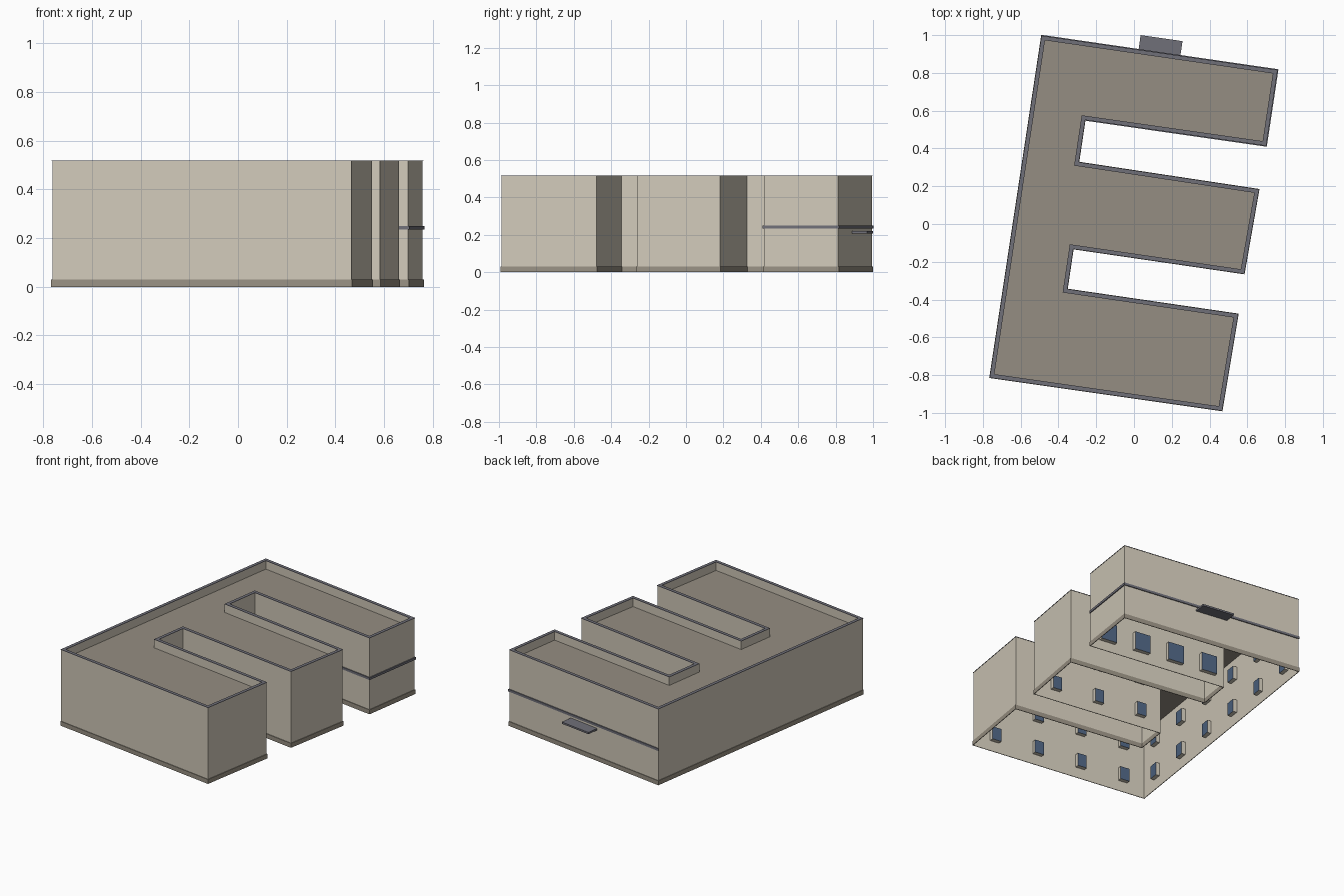
import bpy
from mathutils import Vector

if "Cube" in bpy.data.objects:
    bpy.data.objects.remove(bpy.data.objects["Cube"])


def material(name, rgb):
    m = bpy.data.materials.new(name)
    m.diffuse_color = (*rgb, 1)
    m.use_nodes = True
    m.node_tree.nodes["Principled BSDF"].inputs["Base Color"].default_value = m.diffuse_color
    return m


WALL = material("cream_wall", (0.64, 0.59, 0.49))
ROOF = material("roof_taupe", (0.30, 0.27, 0.225))
TRIM = material("slate_trim", (0.16, 0.16, 0.19))
BASE = material("plinth_stone", (0.32, 0.285, 0.23))
GLASS = material("blue_glass", (0.075, 0.125, 0.22))

# Ground plan, three wings joined by a spine, counter-clockwise
PLAN = [Vector(p) for p in (
    (-0.762, -0.812), (0.465, -0.987), (0.550, -0.478), (-0.355, -0.346),
    (-0.323, -0.130), (0.582, -0.262), (0.660, 0.182), (-0.294, 0.326),
    (-0.260, 0.553), (0.698, 0.416), (0.758, 0.814), (-0.488, 0.995))]
N = len(PLAN)
TOP, DECK = 0.515, 0.46


def offset(d):
    """Plan with every edge moved outward by d, corners mitred."""
    out = []
    for i, p in enumerate(PLAN):
        a = (p - PLAN[i - 1]).normalized()
        b = (PLAN[(i + 1) % N] - p).normalized()
        na, nb = Vector((a.y, -a.x)), Vector((b.y, -b.x))
        out.append(p + (na + nb) * d / (1 + na.dot(nb)))
    return out


def make(name, verts, faces, mats, indices=None):
    me = bpy.data.meshes.new(name)
    me.from_pydata(verts, [], faces)
    for m in mats:
        me.materials.append(m)
    if indices:
        me.polygons.foreach_set("material_index", indices)
    me.update()
    ob = bpy.data.objects.new(name, me)
    bpy.context.collection.objects.link(ob)
    return ob


def loft(name, rings, mat, edges=range(N)):
    """Join successive (outline offset, height) rings along the chosen edges."""
    verts = [(p.x, p.y, z) for d, z in rings for p in offset(d)]
    faces = []
    for r in range(len(rings) - 1):
        for i in edges:
            j = (i + 1) % N
            faces.append((r * N + i, r * N + j, (r + 1) * N + j, (r + 1) * N + i))
    return make(name, verts, faces, [mat])


# Walls, parapet and coping
loft("outer_walls", [(0, 0), (0, TOP)], WALL)
loft("parapet_inside", [(-0.02, TOP), (-0.02, DECK)], WALL)
loft("parapet_coping", [(0, TOP), (0.002, TOP), (0.002, TOP + 0.003),
                        (-0.02, TOP + 0.003), (-0.02, TOP)], TRIM)

# Roof deck
make("roof_deck", [(p.x, p.y, DECK) for p in offset(-0.001)],
     [tuple(range(N))], [ROOF])

# Plinth around the foot of the walls
loft("plinth", [(0, 0), (0.004, 0), (0.004, 0.03), (0, 0.03)], BASE)

# String course around the rear wing
REAR = (8, 9, 10)
loft("string_course", [(0, 0.234), (0.006, 0.234), (0.006, 0.25), (0, 0.25)],
     TRIM, REAR)

# Entrance canopy on the back wall
corners = [(0.024, 0.920), (0.245, 0.888), (0.257, 0.968), (0.035, 1.0)]
make("entrance_canopy", [(x, y, z) for z in (0.207, 0.219) for x, y in corners],
     [(3, 2, 1, 0), (4, 5, 6, 7)] +
     [(i, (i + 1) % 4, 4 + (i + 1) % 4, 4 + i) for i in range(4)], [TRIM])

# Window boxes lining the inner side of the walls
verts, faces, indices = [], [], []


def window(centre, along, inward, z, w, h, depth=0.027):
    s = len(verts)
    for d in (0, depth):
        for a, b in ((-1, -1), (1, -1), (1, 1), (-1, 1)):
            p = centre + along * (a * w / 2) + inward * d
            verts.append((p.x, p.y, z + b * h / 2))
    for i in range(4):
        j = (i + 1) % 4
        faces.append((s + j, s + i, s + 4 + i, s + 4 + j))
        indices.append(0)
    faces.append((s + 7, s + 6, s + 5, s + 4))
    indices.append(1)


for i, p in enumerate(PLAN):
    edge = PLAN[(i + 1) % N] - p
    along = edge.normalized()
    inward = Vector((-along.y, along.x))
    if i in REAR:
        pitch, w, rows = 0.243, 0.11, ((0.124, 0.122), (0.355, 0.11))
    else:
        pitch, w, rows = 0.31, 0.064, ((0.115, 0.088), (0.35, 0.088))
    count = max(1, round(edge.length / pitch))
    for k in range(count):
        for z, h in rows:
            window(p + edge * (k + 0.5) / count, along, inward, z, w, h)
make("windows", verts, faces, [WALL, GLASS], indices)
